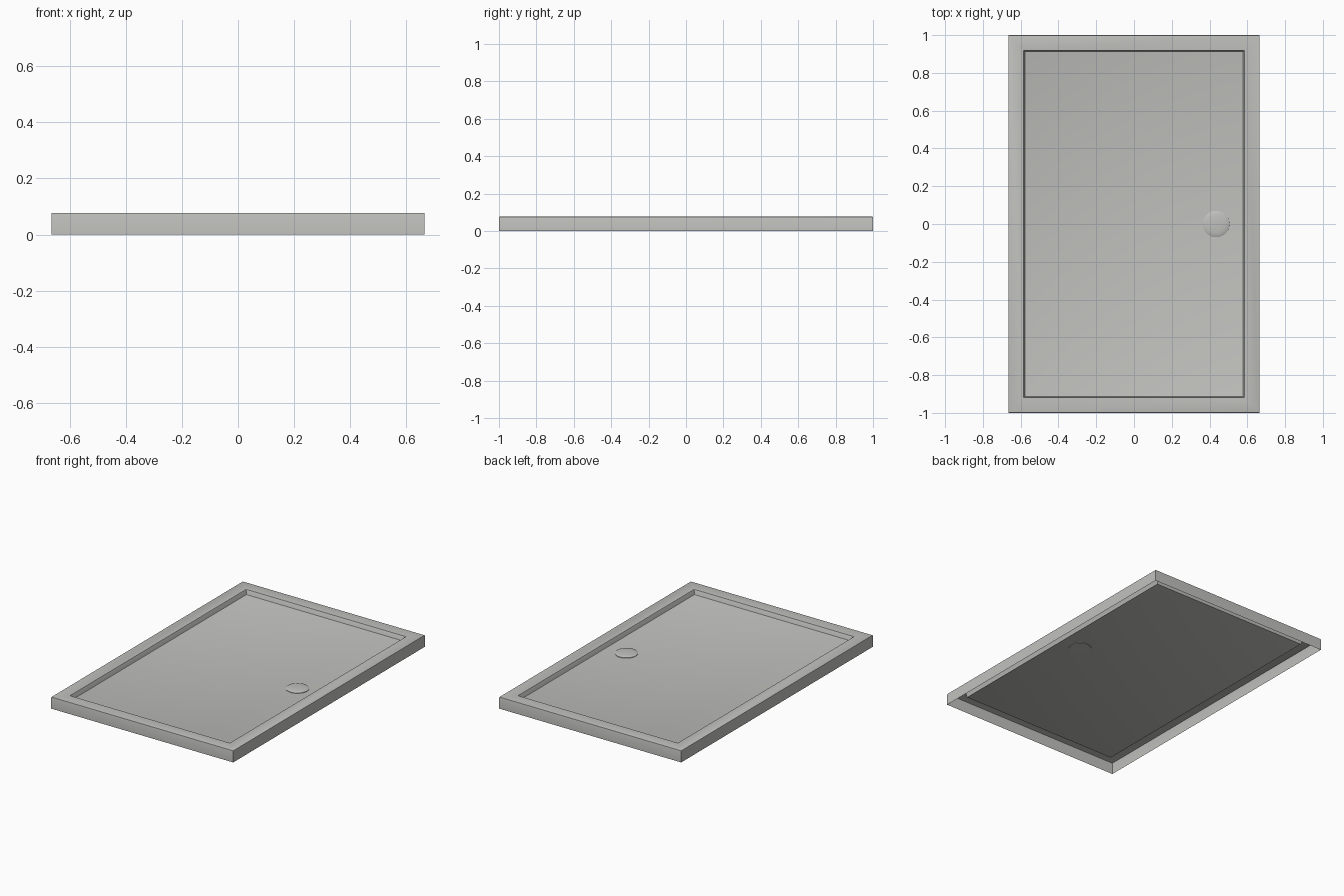
import bpy, bmesh, math

cube = bpy.data.objects.get("Cube")
if cube:
    bpy.data.objects.remove(cube)

WIDTH, LENGTH, HEIGHT = 0.665, 1.0, 0.077   # half width, half length, full height
FLOOR = 0.045
DRAIN_X, DRAIN_R = 0.435, 0.07

grey = bpy.data.materials.new("warm_light_grey")
grey.use_nodes = True
colour = (0.53, 0.53, 0.51, 1)
grey.diffuse_color = colour
grey.node_tree.nodes["Principled BSDF"].inputs["Base Color"].default_value = colour


def finish(name, bm):
    mesh = bpy.data.meshes.new(name)
    bm.to_mesh(mesh)
    bm.free()
    obj = bpy.data.objects.new(name, mesh)
    bpy.context.collection.objects.link(obj)
    mesh.materials.append(grey)
    bpy.ops.object.select_all(action="DESELECT")
    obj.select_set(True)
    bpy.context.view_layer.objects.active = obj
    bpy.ops.object.shade_smooth_by_angle(angle=math.radians(30))
    return obj


def bridge(bm, a, b):
    n = len(a)
    for i in range(n):
        j = (i + 1) % n
        bm.faces.new((a[i], a[j], b[j], b[i]))


# Tray shell, open underneath: (inset from the outside, height) from skirt to floor
profile = [(0, 0), (0, HEIGHT - 0.004), (0.001, HEIGHT - 0.001), (0.004, HEIGHT),
           (0.078, HEIGHT), (0.081, HEIGHT - 0.001), (0.083, HEIGHT - 0.004),
           (0.086, FLOOR + 0.004), (0.088, FLOOR + 0.001), (0.091, FLOOR)]
bm = bmesh.new()
rings = []
for inset, z in profile:
    x, y = WIDTH - inset, LENGTH - inset
    rings.append([bm.verts.new(p) for p in ((-x, -y, z), (x, -y, z), (x, y, z), (-x, y, z))])
for lower, upper in zip(rings, rings[1:]):
    bridge(bm, lower, upper)
bm.faces.new(rings[-1])
finish("shower_tray", bm)

# Shallow domed drain cover with a lip that shows below the floor
bm = bmesh.new()
rings = []
for scale, z in [(1, -0.003), (1, 0.003), (0.95, 0.005), (0.7, 0.008), (0.35, 0.010)]:
    rings.append([bm.verts.new((DRAIN_X + DRAIN_R * scale * math.cos(a),
                                DRAIN_R * scale * math.sin(a), FLOOR + z))
                  for a in (math.tau * i / 48 for i in range(48))])
for lower, upper in zip(rings, rings[1:]):
    bridge(bm, lower, upper)
bm.faces.new(rings[-1])
bm.faces.new(rings[0][::-1])
finish("drain_cover", bm)
